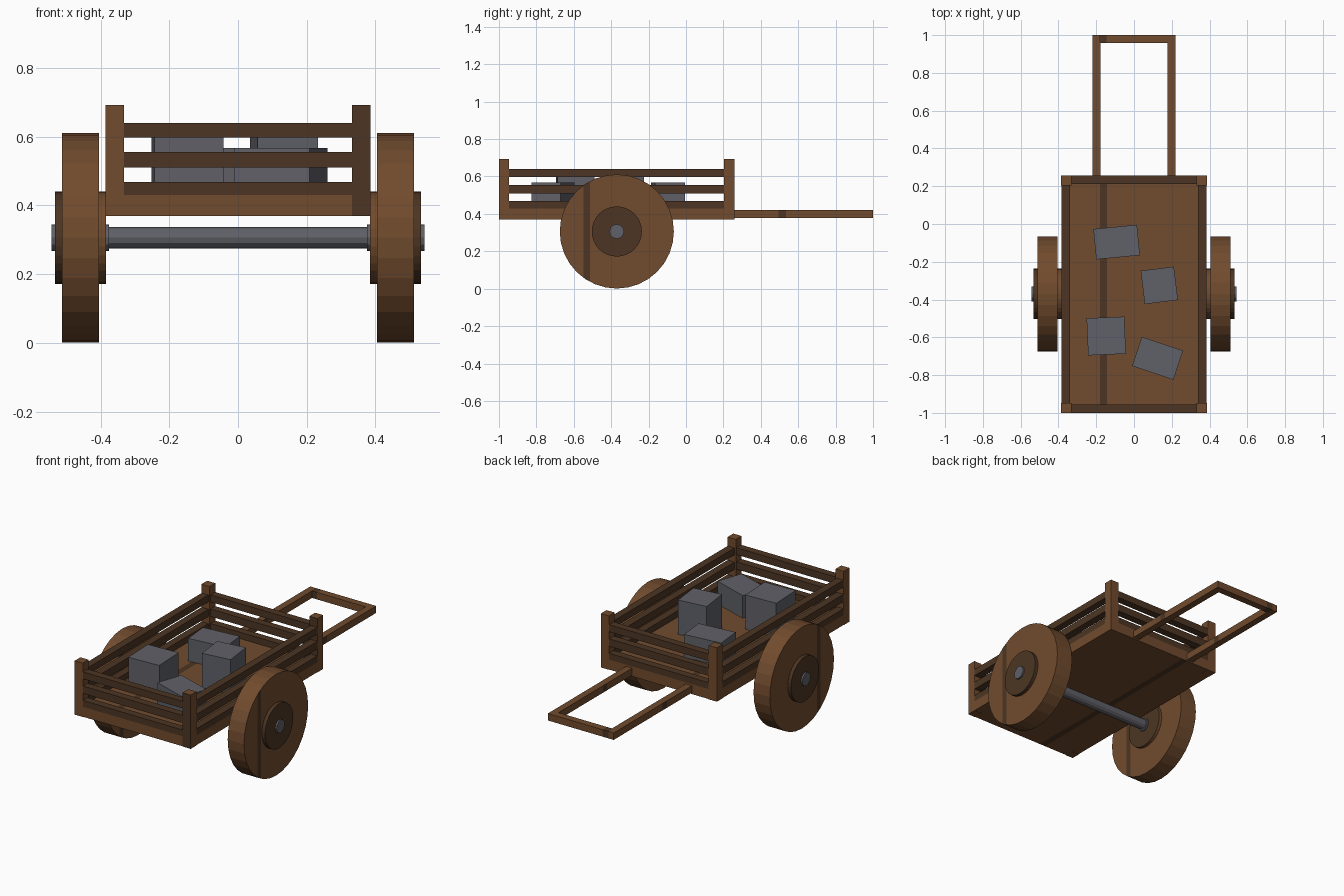
import bpy, bmesh, math
from mathutils import Matrix, Vector

if "Cube" in bpy.data.objects:
    bpy.data.objects.remove(bpy.data.objects["Cube"])


def material(name, rgb):
    m = bpy.data.materials.new(name)
    m.diffuse_color = (*rgb, 1)
    m.use_nodes = True
    m.node_tree.nodes["Principled BSDF"].inputs["Base Color"].default_value = m.diffuse_color
    return m


WOOD = material("brown wood", (0.165, 0.071, 0.027))
DARK = material("dark wood", (0.072, 0.036, 0.017))
STONE = material("grey stone", (0.117, 0.119, 0.139))


def finish(name, bm, mats, cuts=(), rule=None):
    """Cut across the given (axis, position) planes, colour faces by rule, make object."""
    for axis, pos in cuts:
        no = Vector((0, 0, 0))
        no[axis] = 1
        bmesh.ops.bisect_plane(bm, geom=bm.verts[:] + bm.edges[:] + bm.faces[:],
                               plane_co=no * pos, plane_no=no)
    bm.normal_update()
    if rule:
        for f in bm.faces:
            f.material_index = int(rule(f.calc_center_median(), f.normal))
    me = bpy.data.meshes.new(name)
    bm.to_mesh(me)
    bm.free()
    for m in mats:
        me.materials.append(m)
    ob = bpy.data.objects.new(name, me)
    bpy.context.collection.objects.link(ob)
    return ob


def box(name, lo, hi, mats, turn=0, **kw):
    lo, hi = Vector(lo), Vector(hi)
    bm = bmesh.new()
    bmesh.ops.create_cube(bm, size=1, matrix=Matrix.Translation((lo + hi) / 2)
                          @ Matrix.Rotation(math.radians(turn), 4, 'Z')
                          @ Matrix.Diagonal((*(hi - lo), 1)))
    return finish(name, bm, mats, **kw)


def disc(name, x0, x1, r, sides, mats, **kw):
    """Cylinder along x on the axle line."""
    bm = bmesh.new()
    bmesh.ops.create_cone(bm, cap_ends=True, segments=sides, radius1=r, radius2=r,
                          depth=abs(x1 - x0),
                          matrix=Matrix.Translation(((x0 + x1) / 2, -0.37, 0.306))
                          @ Matrix.Rotation(math.pi / 2, 4, 'Y'))
    return finish(name, bm, mats, **kw)


# Cart floor with a dark streak, its sides dark above the lower band
X, Y0, Y1 = 0.385, -1.0, 0.257
FLOOR = 0.43
box("cart_floor", (-X, Y0, 0.37), (X, Y1, FLOOR), [WOOD, DARK],
    cuts=[(0, -0.18), (0, -0.143)],
    rule=lambda c, n: abs(n.z) > 0.5 and -0.18 < c.x < -0.143)

# Slatted rails
T = 0.045
for z0, z1 in ((FLOOR, 0.468), (0.51, 0.555), (0.598, 0.64)):
    for s in (-1, 1):
        xs = sorted((s * X, s * (X - T)))
        box("side_rail", (xs[0], Y0, z0), (xs[1], Y1, z1), [DARK])
    for y in (Y0, Y1 - T):
        box("end_rail", (-X + T, y, z0), (X - T, y + T, z1), [DARK])

# Corner posts
P = 0.054
for s in (-1, 1):
    for y in (Y0 - 0.001, Y1 - P + 0.001):
        xs = sorted((s * (X + 0.001), s * (X + 0.001 - P)))
        box("corner_post", (xs[0], y, 0.369), (xs[1], y + P, 0.693), [WOOD, DARK],
            rule=lambda c, n: c.x > 0 and n.y < -0.5)

# Pull handle
for s in (-1, 1):
    xs = sorted((s * 0.178, s * 0.219))
    box("handle_bar", (xs[0], Y1 - 0.01, 0.378), (xs[1], 0.96, 0.42), [WOOD, DARK],
        cuts=[(1, 0.495), (1, 0.535)],
        rule=lambda c, n: abs(n.x) > 0.5 and 0.495 < c.y < 0.535)
box("handle_grip", (-0.219, 0.958, 0.378), (0.219, 1.0, 0.42), [WOOD, DARK],
    cuts=[(0, -0.185), (0, -0.145)],
    rule=lambda c, n: -0.185 < c.x < -0.145)

# Axle, wheels, hubs and axle ends
disc("axle", -0.39, 0.39, 0.031, 12, [STONE])
for s in (-1, 1):
    disc("wheel", s * 0.404, s * 0.512, 0.305, 32, [WOOD, DARK],
         cuts=[(1, -0.548), (1, -0.513)],
         rule=lambda c, n: abs(n.x) > 0.5 and -0.548 < c.y < -0.513)
    disc("wheel_hub", s * 0.385, s * 0.533, 0.134, 32, [WOOD, DARK], cuts=[(0, s * 0.46)],
         rule=lambda c, n: abs(n.x) > 0.5 or abs(c.x) > 0.46)
    disc("axle_end", s * 0.375, s * 0.543, 0.039, 12, [STONE])

# Stone blocks: centre x, y, width, depth, top, turn
for x, y, w, d, top, turn in ((-0.092, -0.096, 0.232, 0.162, 0.567, 5.5),
                              (0.134, -0.325, 0.177, 0.178, 0.636, 7),
                              (-0.147, -0.593, 0.2, 0.197, 0.636, 2.5),
                              (0.125, -0.711, 0.23, 0.163, 0.567, -18.5)):
    box("stone_block", (x - w / 2, y - d / 2, FLOOR - 0.002), (x + w / 2, y + d / 2, top),
        [STONE], turn=turn)
